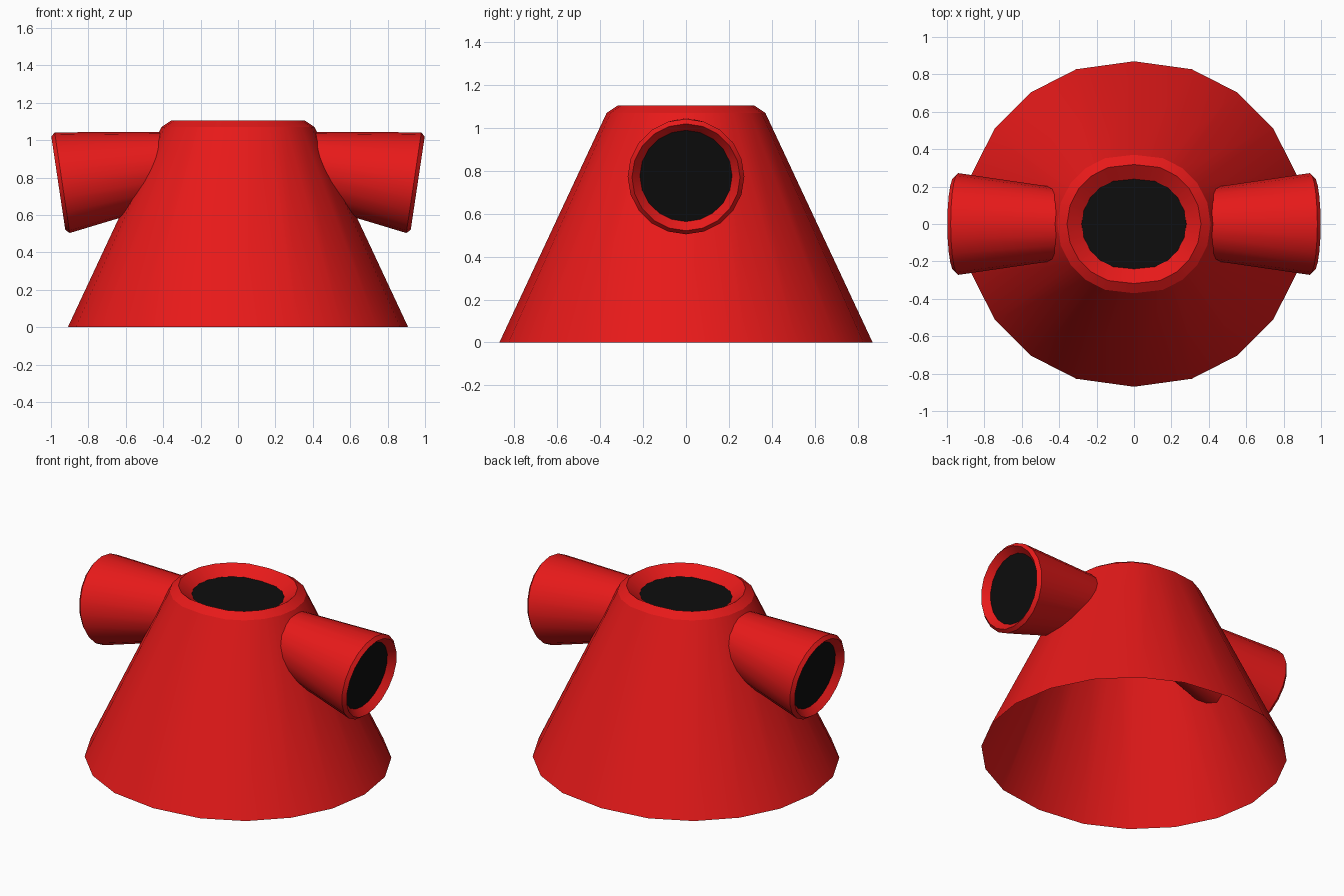
import bpy, bmesh
from math import sin, cos, pi, radians
from mathutils import Matrix

if "Cube" in bpy.data.objects:
    bpy.data.objects.remove(bpy.data.objects["Cube"])

SIDES = 20


def material(name, color):
    m = bpy.data.materials.new(name)
    m.diffuse_color = color
    m.use_nodes = True
    m.node_tree.nodes["Principled BSDF"].inputs["Base Color"].default_value = m.diffuse_color
    return m


RED = material("red", (0.8, 0.01, 0.01, 1))
BLACK = material("black", (0.004, 0.004, 0.004, 1))


def turned(name, profile, mat, matrix=Matrix(), spread=0.0, cap=False):
    """Open lathe of (radius, height) points; spread pushes the x halves apart."""
    bm = bmesh.new()
    rings = []
    for r, z in profile:
        ring = []
        for i in range(SIDES):
            a = 2 * pi * i / SIDES
            x, y = r * cos(a), r * sin(a)
            if abs(x) > 1e-5:
                x += spread if x > 0 else -spread
            ring.append(bm.verts.new((x, y, z)))
        rings.append(ring)
    for lo, hi in zip(rings, rings[1:]):
        for i in range(SIDES):
            j = (i + 1) % SIDES
            bm.faces.new((lo[i], lo[j], hi[j], hi[i]))
    if cap:
        bm.faces.new(rings[-1])
    bm.transform(matrix)
    mesh = bpy.data.meshes.new(name)
    bm.to_mesh(mesh)
    bm.free()
    mesh.materials.append(mat)
    obj = bpy.data.objects.new(name, mesh)
    bpy.context.collection.objects.link(obj)
    bpy.ops.object.select_all(action='DESELECT')
    obj.select_set(True)
    bpy.context.view_layer.objects.active = obj
    bpy.ops.object.shade_smooth_by_angle(angle=radians(28))
    return obj


# Hollow main cone with bevelled rim and a dark recessed opening
turned("main_cone", [(0.87, 0), (0.37, 1.07), (0.318, 1.105), (0.24, 1.05)],
       RED, spread=0.04)
turned("main_opening", [(0.24, 1.05)], BLACK, spread=0.04, cap=True)

# Flared side nozzles, tilted slightly downwards, one per side
tilt = Matrix.Translation((0.94, 0, 0.773)) @ Matrix.Rotation(radians(98.5), 4, 'Y')
for side, turn in (("right", 0), ("left", pi)):
    place = Matrix.Rotation(turn, 4, 'Z') @ tilt
    turned(side + "_nozzle", [(0.185, -0.6), (0.272, 0), (0.252, 0.021), (0.215, -0.02)],
           RED, place)
    turned(side + "_nozzle_opening", [(0.215, -0.02)], BLACK, place, cap=True)
